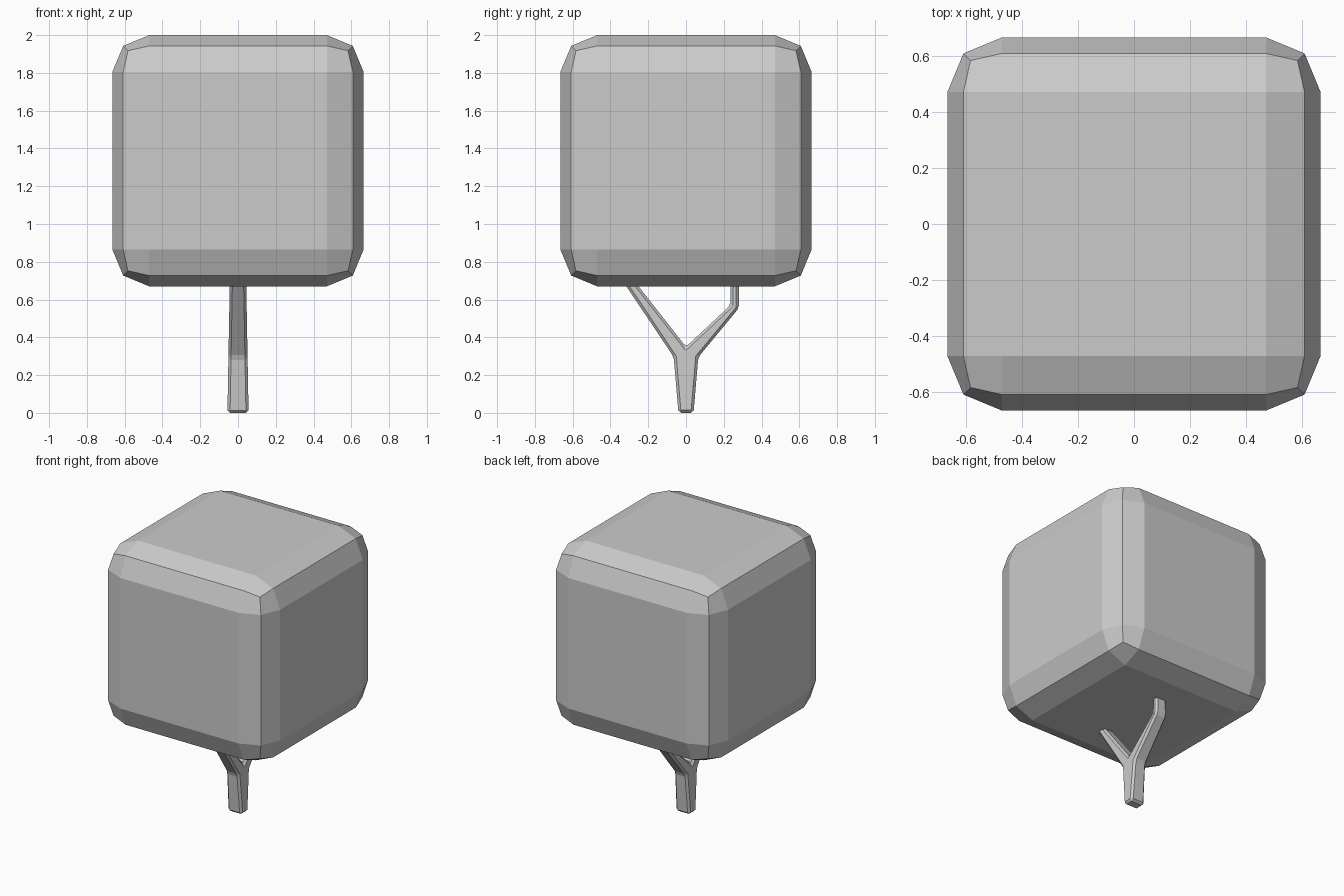
import bpy
import bmesh

if "Cube" in bpy.data.objects:
    bpy.data.objects.remove(bpy.data.objects["Cube"])


def finish(bm, name):
    bmesh.ops.recalc_face_normals(bm, faces=bm.faces)
    mesh = bpy.data.meshes.new(name)
    bm.to_mesh(mesh)
    bm.free()
    obj = bpy.data.objects.new(name, mesh)
    bpy.context.collection.objects.link(obj)
    return obj


def bevel_all(bm, width, segments):
    bmesh.ops.bevel(bm, geom=bm.edges[:], offset=width, offset_type='OFFSET',
                    segments=segments, profile=0.5, affect='EDGES',
                    clamp_overlap=True)


# Canopy: a cube with two-step rounded edges
bm = bmesh.new()
bmesh.ops.create_cube(bm, size=1.33)
bevel_all(bm, 0.195, 2)
bmesh.ops.translate(bm, vec=(0, 0, 1.335), verts=bm.verts)
finish(bm, "canopy")

# Trunk: forked outline in the y-z plane, slightly thinner towards the top
outline = [
    (-0.04, 0.0), (0.04, 0.0), (0.065, 0.295),
    (0.28, 0.555), (0.28, 0.80), (0.238, 0.80), (0.235, 0.57),
    (0.0, 0.35),
    (-0.353, 0.80), (-0.402, 0.80), (-0.065, 0.295),
]
bm = bmesh.new()
rings = [[bm.verts.new((side * (0.056 - 0.018 * z), y, z)) for y, z in outline]
         for side in (-1, 1)]
bm.faces.new(rings[0])
bm.faces.new(rings[1][::-1])
n = len(outline)
for i in range(n):
    j = (i + 1) % n
    bm.faces.new((rings[0][i], rings[1][i], rings[1][j], rings[0][j]))
bmesh.ops.recalc_face_normals(bm, faces=bm.faces)
bevel_all(bm, 0.014, 1)
finish(bm, "forked_trunk")
